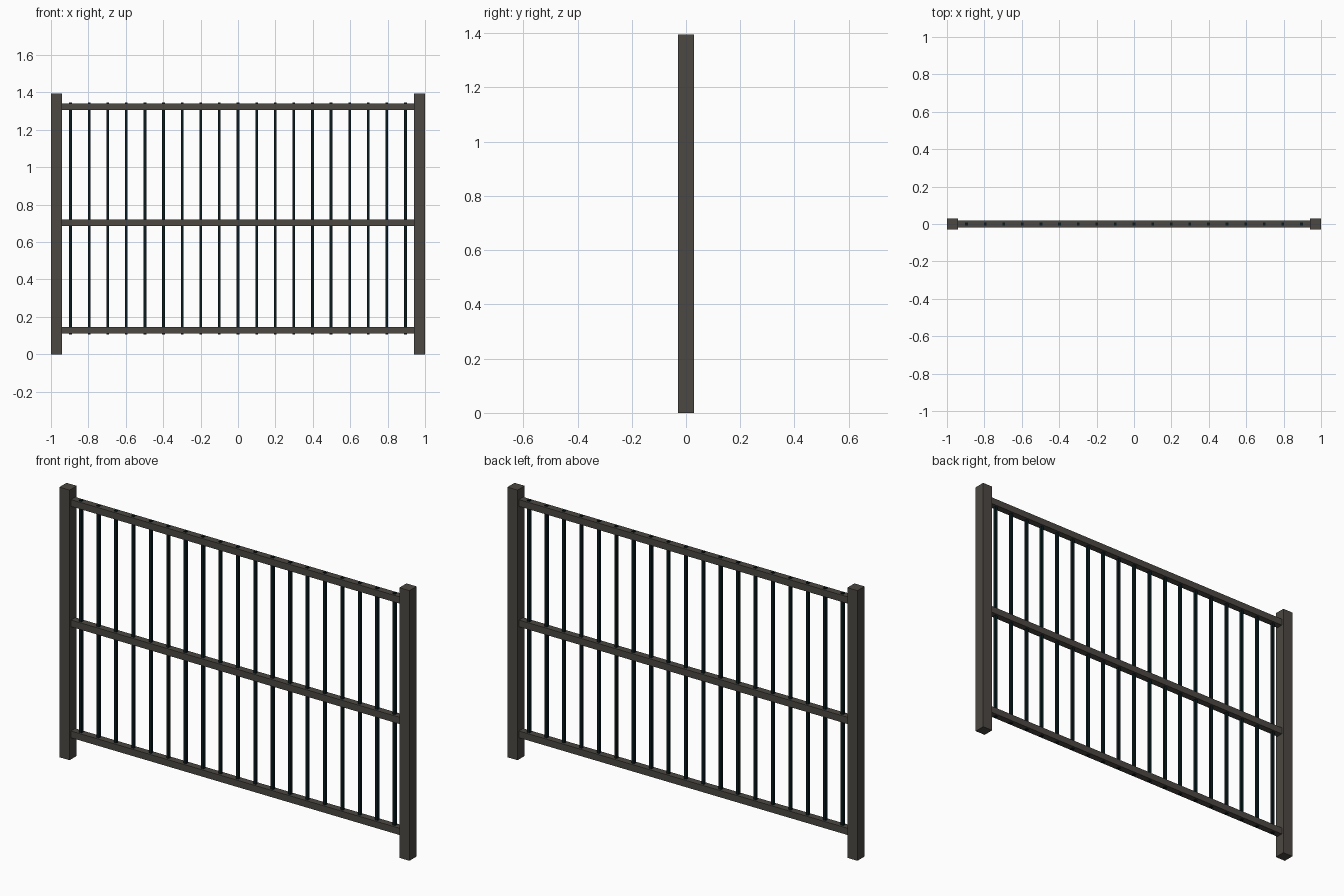
import bpy

if "Cube" in bpy.data.objects:
    bpy.data.objects.remove(bpy.data.objects["Cube"])

def material(name, rgb):
    m = bpy.data.materials.new(name)
    m.diffuse_color = (*rgb, 1)
    m.use_nodes = True
    m.node_tree.nodes["Principled BSDF"].inputs["Base Color"].default_value = m.diffuse_color
    return m

frame_mat = material("warm dark grey", (0.072, 0.065, 0.056))
bar_mat = material("blue black", (0.003, 0.011, 0.013))

def box(name, center, size, mat):
    bpy.ops.mesh.primitive_cube_add(size=1, location=center)
    o = bpy.context.object
    o.name = name
    o.scale = size
    bpy.ops.object.transform_apply(location=False, rotation=False, scale=True)
    o.data.materials.append(mat)
    return o

POST, RAIL, BAR, HEIGHT = 0.058, 0.035, 0.014, 1.395

# end posts
for side, s in (("left", -1), ("right", 1)):
    box(side + "_post", (s * (1 - POST / 2), 0, HEIGHT / 2), (POST, POST, HEIGHT), frame_mat)

# horizontal rails, butted against the posts
for name, z in (("bottom", 0.129), ("middle", 0.702), ("top", 1.324)):
    box(name + "_rail", (0, 0, z), (2 - 2 * POST, RAIL, RAIL), frame_mat)

# vertical bars passing through the rails
Z0, Z1 = 0.106, 1.346
for i in range(-9, 10):
    box("bar", (i * 0.0995, 0, (Z0 + Z1) / 2), (BAR, BAR, Z1 - Z0), bar_mat)
